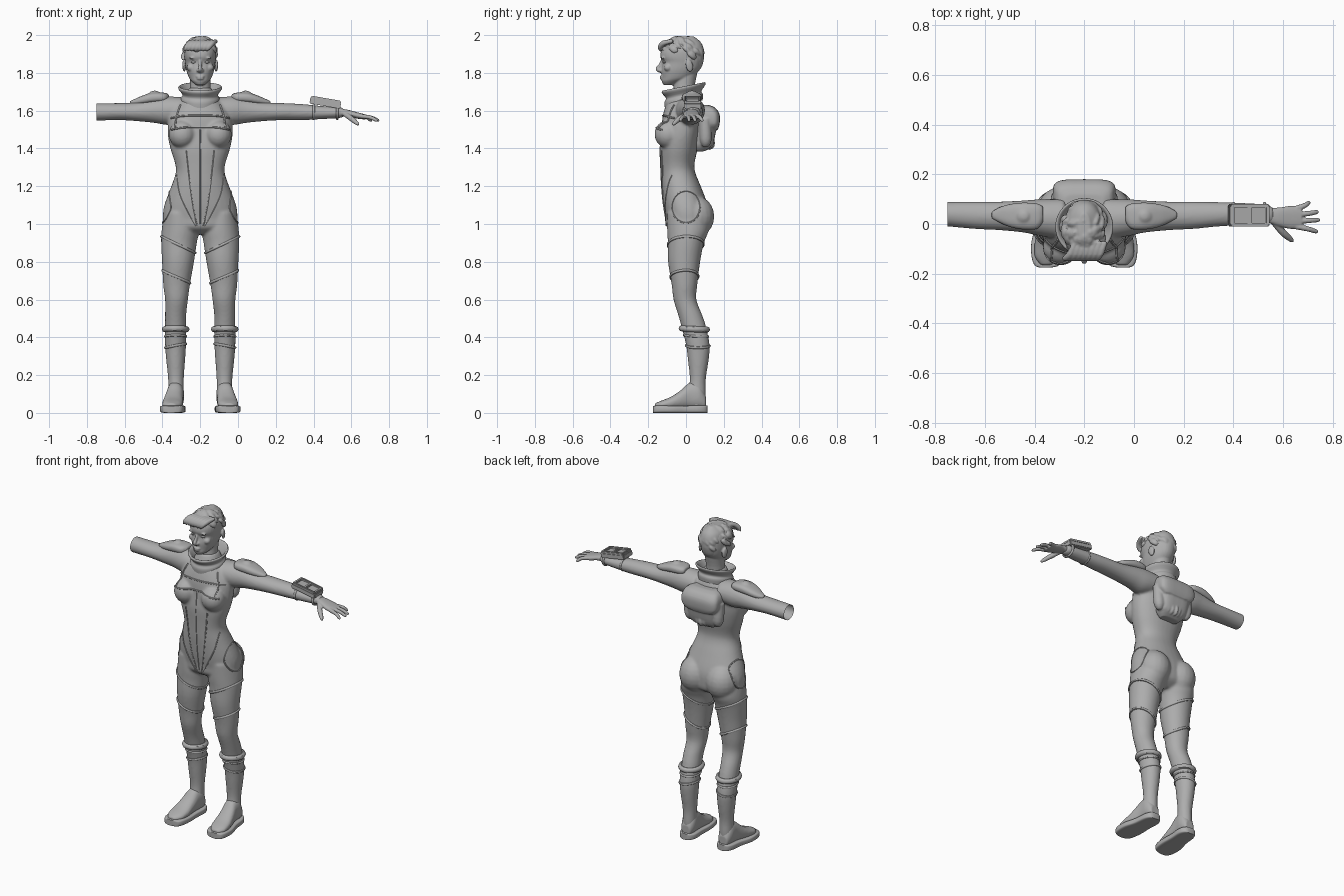
import bpy, bmesh, math, random
from mathutils import Vector, Matrix, Euler
from mathutils.bvhtree import BVHTree

if "Cube" in bpy.data.objects:
    bpy.data.objects.remove(bpy.data.objects["Cube"])

random.seed(4)
MIDLINE = -0.2      # the figure stands off-centre because only one arm is full length
SIDES = (1, -1)
parts = []

grey = bpy.data.materials.new("plain_grey")
grey.use_nodes = True
grey.diffuse_color = (0.42, 0.42, 0.42, 1)
grey.node_tree.nodes["Principled BSDF"].inputs["Base Color"].default_value = grey.diffuse_color


def spline(rows, steps=4, closed=False):
    """Catmull-Rom through rows of numbers."""
    n, out = len(rows), []
    pick = (lambda i: rows[i % n]) if closed else (lambda i: rows[min(max(i, 0), n - 1)])
    for i in range(n if closed else n - 1):
        for k in range(steps):
            t = k / steps
            out.append([b + 0.5 * t * (c - a + t * (2*a - 5*b + 4*c - d + t * (3*(b - c) + d - a)))
                        for a, b, c, d in zip(pick(i - 1), pick(i), pick(i + 1), pick(i + 2))])
    return out if closed else out + [list(rows[-1])]


def skin(bm, rings, closed=False, caps=True):
    rings = [[bm.verts.new(p) for p in r] for r in rings]
    n = len(rings[0])
    for i in range(len(rings) if closed else len(rings) - 1):
        a, b = rings[i], rings[(i + 1) % len(rings)]
        for k in range(n):
            bm.faces.new((a[k], a[(k + 1) % n], b[(k + 1) % n], b[k]))
    if caps and not closed:
        bm.faces.new(rings[0])
        bm.faces.new(rings[-1])


def loft(bm, rows, axis="z", side=1, power=2.0, n=32, steps=4):
    """Rows are (position, low, high, low, high) of each section."""
    rings = []
    for t, a0, a1, b0, b1 in spline(rows, steps):
        ring = []
        for k in range(n):
            c, s = math.cos(math.tau * k / n), math.sin(math.tau * k / n)
            a = (a0 + a1) / 2 + (a1 - a0) / 2 * math.copysign(abs(c) ** (2 / power), c)
            b = (b0 + b1) / 2 + (b1 - b0) / 2 * math.copysign(abs(s) ** (2 / power), s)
            x, y, z = {"x": (t, a, b), "y": (a, t, b), "z": (a, b, t)}[axis]
            ring.append((side * x, y, z))
        rings.append(ring)
    skin(bm, rings)


def even(rows):
    return [(z, -h, h, y0, y1) for z, h, y0, y1 in rows]


def blob(bm, loc, size, rot=(0, 0, 0)):
    m = Matrix.LocRotScale(Vector(loc), Euler(rot), Vector(size))
    bmesh.ops.create_uvsphere(bm, u_segments=20, v_segments=12, radius=1, matrix=m)


def tube(bm, rows, closed=False, n=8):
    """Sweep circles along rows of (x, y, z, radius)."""
    pts = [Vector(r[:3]) for r in rows]
    rings, last, q, m = [], Vector((0, 0, 1)), Matrix.Identity(3), len(pts)
    for i, p in enumerate(pts):
        ahead = pts[(i + 1) % m] if closed else pts[min(i + 1, m - 1)]
        behind = pts[i - 1] if closed else pts[max(i - 1, 0)]
        d = (ahead - behind).normalized()
        q = last.rotation_difference(d).to_matrix() @ q
        last = d
        rings.append([p + q @ Vector((math.cos(math.tau*k/n), math.sin(math.tau*k/n), 0)) * rows[i][3]
                      for k in range(n)])
    skin(bm, rings, closed)


def make(name, bm, voxel=0, smooth=3):
    """Turn a bmesh into an object, fusing its pieces into one skin if asked."""
    bmesh.ops.recalc_face_normals(bm, faces=bm.faces)
    ob = bpy.data.objects.new(name, bpy.data.meshes.new(name))
    bm.to_mesh(ob.data)
    bm.free()
    bpy.context.collection.objects.link(ob)
    if voxel:
        mod = ob.modifiers.new("fuse", "REMESH")
        mod.mode, mod.voxel_size = "VOXEL", voxel
        mod = ob.modifiers.new("soften", "SMOOTH")
        mod.factor, mod.iterations = 0.5, smooth
        done = bpy.data.meshes.new_from_object(ob.evaluated_get(bpy.context.evaluated_depsgraph_get()))
        ob.modifiers.clear()
        ob.data = done
    parts.append(ob)
    return ob


# Body: torso, legs and arms fused into one suit
bm = bmesh.new()
loft(bm, even([(.945, .07, -.05, .06), (.98, .18, -.1, .11), (1.03, .197, -.108, .12), (1.1, .19, -.12, .115),
               (1.2, .153, -.13, .078), (1.27, .13, -.133, .05), (1.32, .133, -.135, .045),
               (1.4, .158, -.138, .062), (1.48, .172, -.13, .075), (1.56, .165, -.125, .085),
               (1.62, .13, -.11, .09), (1.67, .085, -.09, .07), (1.72, .06, -.07, .05)]), power=2.2)
shoulder = [(.08, -.06, .1, 1.54, 1.67), (.17, -.05, .1, 1.525, 1.675), (.24, -.035, .095, 1.535, 1.665),
            (.34, -.025, .09, 1.545, 1.645), (.44, -.02, .09, 1.55, 1.64)]
loft(bm, shoulder + [(.6, -.005, .09, 1.545, 1.64)], "x", -1)
loft(bm, shoulder + [(.54, -.01, .088, 1.55, 1.635), (.64, -.005, .085, 1.555, 1.625),
                     (.73, 0, .078, 1.56, 1.62), (.76, .005, .065, 1.567, 1.613)], "x")
for s in SIDES:
    loft(bm, [(1.06, .03, .19, -.1, .11), (.97, .008, .204, -.1, .12), (.9, .018, .207, -.096, .095),
              (.8, .033, .202, -.095, .075), (.68, .054, .196, -.076, .06), (.6, .065, .186, -.066, .055),
              (.52, .074, .186, -.042, .085), (.46, .074, .186, -.025, .105), (.36, .075, .186, 0, .125),
              (.28, .08, .18, .01, .12), (.18, .087, .17, .02, .105), (.1, .088, .17, .01, .105),
              (.04, .088, .17, .01, .1)], side=s)
    blob(bm, (s * .095, -.095, 1.475), (.072, .072, .075))
    blob(bm, (s * .093, .05, 1.04), (.097, .1, .11))
body = make("body_suit", bm, voxel=.008, smooth=5)

# Shorter arm ends in an open sleeve
bm = bmesh.new()
bm.from_mesh(body.data)
bmesh.ops.bisect_plane(bm, geom=bm.verts[:] + bm.edges[:] + bm.faces[:], plane_co=(-.55, 0, 0),
                       plane_no=(-1, 0, 0), clear_outer=True)
bm.to_mesh(body.data)
tree = BVHTree.FromBMesh(bm)
bm.free()

# Hand with four fingers and a thumb
bm = bmesh.new()
loft(bm, [(.73, .008, .065, 1.568, 1.612), (.78, -.008, .066, 1.57, 1.605), (.83, -.02, .073, 1.558, 1.592),
          (.875, -.016, .07, 1.553, 1.58)], "x", power=2.4)
for y0, x, y in ((.062, .91, .085), (.037, .943, .048), (.012, .948, .016), (-.01, .94, -.03)):
    tube(bm, spline([(.85, y0, 1.571, .012), ((.86 + x) / 2, (y0 + y) / 2, 1.564, .011),
                     (x - .008, y, 1.549, .009), (x, y, 1.546, .004)]))
tube(bm, spline([(.765, .005, 1.583, .014), (.8, -.035, 1.558, .015), (.83, -.062, 1.533, .011),
                 (.84, -.071, 1.525, .005)]))
make("hand", bm, voxel=.004)

# Head, neck, ears and face
bm = bmesh.new()
skull = even([(1.735, .022, -.118, -.06), (1.755, .045, -.128, -.02), (1.775, .06, -.128, .03),
              (1.815, .074, -.131, .07), (1.855, .08, -.125, .085), (1.885, .084, -.136, .088),
              (1.92, .083, -.13, .086), (1.955, .068, -.105, .07), (1.985, .03, -.06, .035)])
loft(bm, skull, power=2.2)
loft(bm, even([(1.63, .065, -.075, .055), (1.72, .054, -.066, .046), (1.8, .056, -.06, .06)]))
tube(bm, spline([(0, -.124, 1.868, .008), (0, -.138, 1.84, .009), (0, -.15, 1.82, .012), (0, -.132, 1.808, .01)]))
blob(bm, (0, -.128, 1.781), (.022, .011, .006))
blob(bm, (0, -.128, 1.77), (.019, .011, .007))
for s in SIDES:
    blob(bm, (s * .012, -.135, 1.813), (.008, .011, .008))
    blob(bm, (s * .036, -.12, 1.88), (.024, .011, .006), (0, s * .12, -s * .25))
    blob(bm, (s * .05, -.095, 1.828), (.022, .022, .02))
    blob(bm, (s * .085, .018, 1.838), (.009, .02, .033), (.2, 0, s * .25))
make("head", bm, voxel=.0045)
bm = bmesh.new()
for s in SIDES:
    blob(bm, (s * .034, -.113, 1.857), (.014, .011, .007))
make("eyes", bm)

# Cropped hair: a cap cut along the hairline with swept locks over it
bm = bmesh.new()
loft(bm, even([(z + .008, h + .008, y0 - .004, y1 + .008) for z, h, _, y0, y1 in skull]), power=2.2)
cut = bmesh.ops.bisect_plane(bm, geom=bm.verts[:] + bm.edges[:] + bm.faces[:], plane_co=(0, -.13, 1.925),
                             plane_no=(0, -.6, -.8), clear_outer=True)
bmesh.ops.holes_fill(bm, edges=[e for e in cut["geom_cut"] if isinstance(e, bmesh.types.BMEdge)])
for i in range(70):
    turn, up = random.uniform(0, math.tau), random.uniform(.5, 1.45)
    if math.sin(turn) > .2:
        up -= random.uniform(0, .5)
    rows = []
    for k in range(5):
        a, e = turn + k * .1, up - k * .09
        r = 1 + .02 * math.sin(k * .8)
        rows.append((.089 * r * math.cos(e) * math.cos(a), -.02 + .108 * r * math.cos(e) * math.sin(a),
                     1.884 + .103 * r * math.sin(e), (.007, .012, .012, .01, .004)[k]))
    tube(bm, spline(rows, 3))
for i in range(7):
    x = .055 - i * .02
    tube(bm, spline([(x + .03, -.07, 1.968, .01), (x + .01, -.118, 1.958, .015), (x - .01, -.138, 1.935, .013),
                     (x - .022, -.136, 1.915, .004)], 3))
make("hair", bm, voxel=.005, smooth=2)

# Tilted open collar
bm = bmesh.new()
wall = [(1.635, .1), (1.665, .102), (1.685, .094), (1.715, .115), (1.727, .114), (1.724, .104), (1.685, .078),
        (1.65, .07)]
skin(bm, [[(r * math.cos(a), -.012 + r * math.sin(a), z + .2 * r * math.sin(a))
           for a in (math.tau * k / 40 for k in range(40))] for z, r in spline(wall, 3)], caps=False)
make("collar", bm)


def ring(name, x, y, z, rx, ry, r, tilt=0, lift=0):
    """Band hugging a limb; tilt raises its outer side."""
    rows = []
    for k in range(36):
        c, s = math.cos(math.tau * k / 36), math.sin(math.tau * k / 36)
        p, nor, *_ = tree.find_nearest(Vector((x + rx * c, y + ry * s, z + tilt * c)))
        rows.append((*(p + nor * lift), r))
    bm = bmesh.new()
    tube(bm, rows, True)
    make(name, bm)


def seam(name, pts, r=.004, closed=False, side=0):
    """Raised seam drawn on the front, or on one flank when side is set."""
    rows = []
    for u, z in spline(pts, 6, closed):
        o, d = ((side, u, z), (-side, 0, 0)) if side else ((u, -1, z), (0, 1, 0))
        hit = tree.ray_cast(Vector(o), Vector(d))[0]
        if hit:
            rows.append((*hit, r))
    bm = bmesh.new()
    tube(bm, rows, closed, 6)
    make(name, bm)


seam("front_zip", [(0, 1.5), (0, 1.25), (0, 1.0)], .003)
for z in (1.51, 1.572):
    seam("chest_strap", [(-.155, z - .012), (-.09, z), (0, z + .002), (.09, z), (.155, z - .012)], .005)
for s in SIDES:
    tag = "left_" if s > 0 else "right_"
    # Suit seams and bands
    seam(tag + "panel_seam", [(s*.075, 1.39), (s*.06, 1.25), (s*.04, 1.1), (s*.016, .99)])
    seam(tag + "hip_seam", [(s*.125, 1.26), (s*.11, 1.16), (s*.065, 1.06), (s*.025, .99)], .003)
    seam(tag + "shoulder_strap", [(s*.135, 1.5), (s*.125, 1.57), (s*.105, 1.63)], .006)
    seam(tag + "hip_patch", [(.075 * math.cos(k * .785), 1.09 + .085 * math.sin(k * .785)) for k in range(8)],
         .004, True, s)
    ring(tag + "thigh_band", s*.115, 0, .89, s*.1, .1, .007, .045)
    ring(tag + "thigh_guard_edge", s*.125, 0, .72, s*.08, .08, .007, .035)
    ring(tag + "boot_cuff", s*.13, .04, .443, s*.07, .08, .016, 0, .002)
    ring(tag + "boot_strap", s*.13, .06, .355, s*.06, .07, .007, -.01)
    ring(tag + "cuff_edge", s*.13, .04, .405, s*.07, .08, .006)
    # Boots
    bm = bmesh.new()
    loft(bm, [(-.165, .13, .175, .02, .05), (-.13, .1, .2, .02, .065), (-.08, .09, .2, .02, .085),
              (-.03, .09, .19, .02, .118), (.02, .088, .178, .02, .16), (.07, .085, .175, .02, .16),
              (.105, .1, .16, .02, .09)], "y", s, 2.3)
    make(tag + "boot", bm, voxel=.007)
    bm = bmesh.new()
    loft(bm, [(-.175, .13, .18, 0, .036), (-.165, .1, .2, 0, .038), (-.13, .084, .212, 0, .04),
              (-.07, .078, .212, 0, .038), (0, .08, .193, 0, .038), (.07, .077, .185, 0, .04),
              (.105, .092, .17, 0, .04), (.115, .11, .15, 0, .038)], "y", s, 5)
    make(tag + "sole", bm)
    # Shoulder pads with a raised boss
    bm = bmesh.new()
    loft(bm, [(.165, .01, .07, 1.655, 1.685), (.19, -.02, .083, 1.645, 1.695), (.25, -.022, .086, 1.64, 1.697),
              (.3, -.012, .08, 1.635, 1.682), (.34, .005, .068, 1.63, 1.665), (.372, .022, .05, 1.63, 1.65)],
         "x", s, 2.6)
    blob(bm, (s * .245, .032, 1.69), (.028, .028, .016), (0, s * .15, 0))
    make(tag + "shoulder_pad", bm, voxel=.006)

# Backpack with lid, side pods and a ribbed lower edge
bm = bmesh.new()
loft(bm, even([(1.385, .06, .05, .1), (1.42, .088, .04, .14), (1.5, .1, .04, .16), (1.57, .105, .04, .165),
               (1.62, .09, .05, .13)]), power=3.5)
loft(bm, even([(1.5, .095, .1, .168), (1.53, .122, .08, .178), (1.58, .125, .06, .178), (1.615, .11, .05, .155),
               (1.63, .08, .05, .12)]), power=4)
for s in SIDES:
    tube(bm, spline([(s*.09, .1, 1.41, .015), (s*.1, .105, 1.45, .032), (s*.105, .1, 1.56, .03)]), n=14)
for k in range(-3, 4):
    blob(bm, (k * .024, .135 - abs(k) * .006, 1.42 + abs(k) * .004), (.011, .018, .03), (-.4, 0, 0))
make("backpack", bm, voxel=.006, smooth=2)


# Forearm console: plate, rails and two raised keys
def block(name, loc, size):
    bm = bmesh.new()
    tilt = Matrix.Translation((.663, .035, 1.645)) @ Matrix.Rotation(.17, 4, "Y")
    bmesh.ops.create_cube(bm, size=1, matrix=tilt @ Matrix.LocRotScale(Vector(loc), None, Vector(size)))
    bmesh.ops.bevel(bm, geom=bm.edges[:], offset=.004, segments=2, affect="EDGES")
    make(name, bm)


block("console_plate", (0, 0, -.006), (.165, .09, .03))
for y in SIDES:
    block("console_rail", (0, y * .038, .012), (.155, .014, .018))
for x in (-.072, 0, .072):
    block("console_crossbar", (x, 0, .011), (.018, .08, .016))
for x in (.6, .725):
    bm = bmesh.new()
    tube(bm, [(x, .039 + .043 * math.cos(k * math.pi / 16), 1.592 + .035 * math.sin(k * math.pi / 16), .007)
              for k in range(32)], True)
    make("console_band", bm)

# Place, colour and shade everything
bpy.ops.object.select_all(action="DESELECT")
for ob in parts:
    ob.data.transform(Matrix.Translation((MIDLINE, 0, 0)))
    ob.data.materials.clear()
    ob.data.materials.append(grey)
    ob.select_set(True)
bpy.context.view_layer.objects.active = body
bpy.ops.object.shade_smooth_by_angle(angle=math.radians(45))
